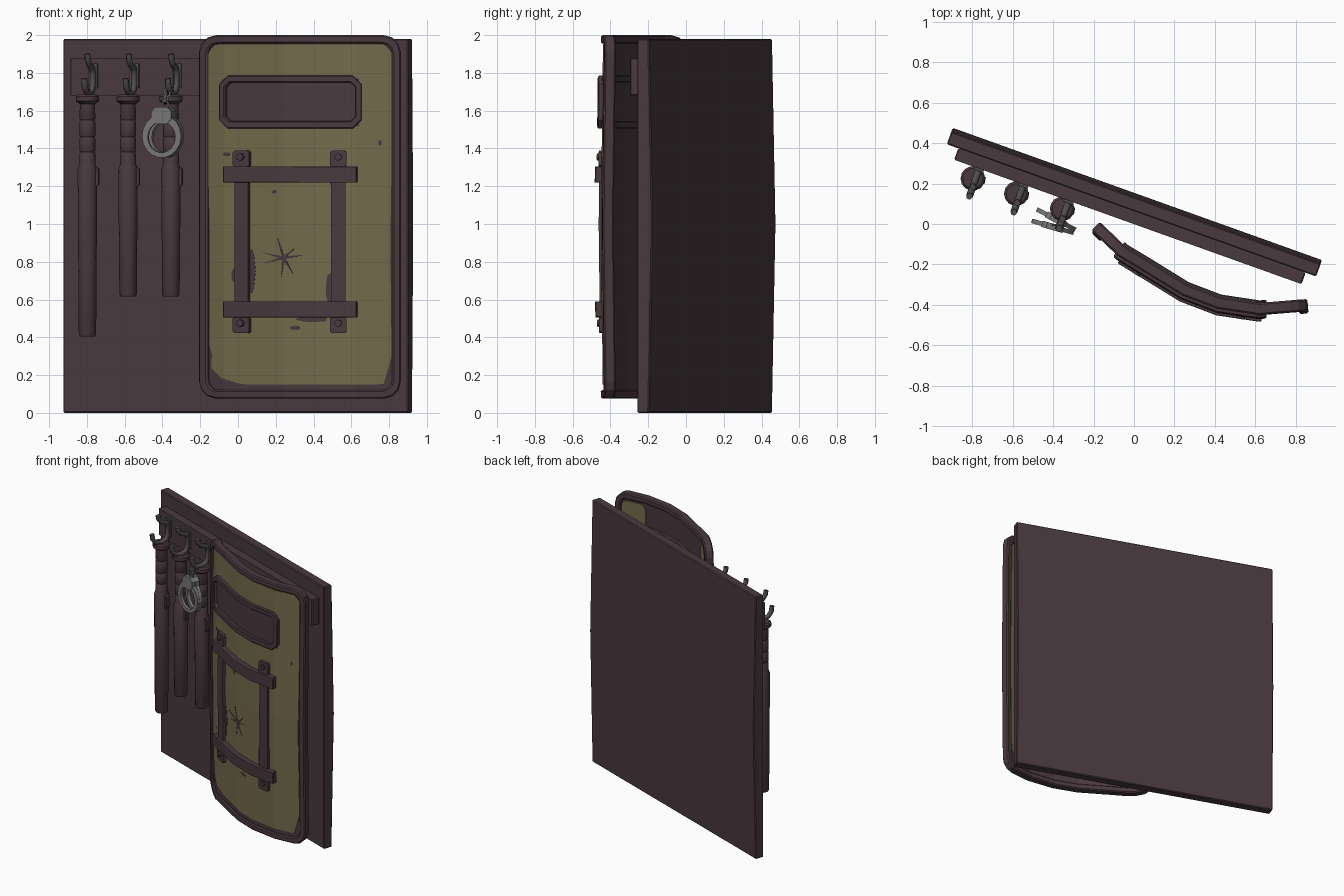
import bpy, bmesh, math, random
from mathutils import Vector

if "Cube" in bpy.data.objects:
    bpy.data.objects.remove(bpy.data.objects["Cube"])

random.seed(4)


def material(name, rgb):
    m = bpy.data.materials.new(name)
    m.diffuse_color = (*rgb, 1)
    m.use_nodes = True
    m.node_tree.nodes["Principled BSDF"].inputs["Base Color"].default_value = m.diffuse_color
    return m


PLUM = material("dark plum", (0.068, 0.042, 0.051))
OLIVE = material("olive paint", (0.175, 0.148, 0.072))
IRON = material("dark iron", (0.085, 0.075, 0.078))
STEEL = material("worn steel", (0.19, 0.18, 0.175))

# Board frame: u along the board, d towards the viewer
A = math.radians(-19.7)
U = Vector((math.cos(A), math.sin(A), 0))
FRONT = Vector((math.sin(A), -math.cos(A), 0))
ORIGIN = Vector((-0.0125, 0.0675, 0))


def on_board(u, d, z):
    bow = 0.02 * max(0, 1 - abs(z - 1)) if d < -0.03 else 0
    return ORIGIN + U * u + FRONT * (d - bow) + Vector((0, 0, z))


# Curved cross-section of the shield, seen from above
ARC = [(-0.19, -0.01), (-0.06, -0.135), (0.08, -0.22), (0.25, -0.325),
       (0.42, -0.39), (0.62, -0.42), (0.86, -0.40)]
ARC_N = []
for i in range(len(ARC)):
    a, b = Vector(ARC[max(i - 1, 0)]), Vector(ARC[min(i + 1, len(ARC) - 1)])
    t = (b - a).normalized()
    ARC_N.append(Vector((t.y, -t.x)))


def on_shield(x, d, z):
    i = 0
    while i < len(ARC) - 2 and x > ARC[i + 1][0]:
        i += 1
    f = (x - ARC[i][0]) / (ARC[i + 1][0] - ARC[i][0])
    p = Vector(ARC[i]).lerp(Vector(ARC[i + 1]), f) + ARC_N[i].lerp(ARC_N[i + 1], f) * d
    return Vector((p.x, p.y - 0.012 * (1 - abs(z - 1)), z))


def at(x0, y0, angle):
    c, s = math.cos(math.radians(angle)), math.sin(math.radians(angle))
    return lambda x, d, z: Vector((x0 + x * c + d * s, y0 + x * s - d * c, z))


def finish(name, bm, mat, smooth=None, bevel=0):
    bmesh.ops.recalc_face_normals(bm, faces=bm.faces[:])
    me = bpy.data.meshes.new(name)
    bm.to_mesh(me)
    bm.free()
    me.materials.append(mat)
    if smooth:
        me.polygons.foreach_set("use_smooth", [True] * len(me.polygons))
        me.set_sharp_from_angle(angle=math.radians(smooth))
    ob = bpy.data.objects.new(name, me)
    bpy.context.collection.objects.link(ob)
    if bevel:
        mod = ob.modifiers.new("soft edge", 'BEVEL')
        mod.width, mod.segments, mod.angle_limit = bevel, 1, math.radians(50)
        mod.use_clamp_overlap = False
    return ob


def plate(name, outer, d0, d1, mat, fmap, inner=None, bevel=0):
    """Flat outline (x, z) given thickness d0..d1, then bent by fmap."""
    bm = bmesh.new()
    vo = [bm.verts.new((x, d0, z)) for x, z in outer]
    if inner:
        vi = [bm.verts.new((x, d0, z)) for x, z in inner]
        n = len(vo)
        for i in range(n):
            j = (i + 1) % n
            bm.faces.new((vo[i], vo[j], vi[j], vi[i]))
    else:
        bmesh.ops.triangulate(bm, faces=[bm.faces.new(vo)])
    cuts = [((0, 0, 1), (0, 0, 1))] if fmap in (on_board, on_shield) else []
    if fmap is on_shield:
        cuts += [((x, 0, 0), (1, 0, 0)) for x, _ in ARC[1:-1]]
    for co, no in cuts:
        bmesh.ops.bisect_plane(bm, geom=bm.verts[:] + bm.edges[:] + bm.faces[:],
                               dist=1e-5, plane_co=co, plane_no=no)
    ext = bmesh.ops.extrude_face_region(bm, geom=bm.faces[:])
    for v in ext["geom"]:
        if isinstance(v, bmesh.types.BMVert):
            v.co.y = d1
    for v in bm.verts:
        v.co = fmap(*v.co)
    return finish(name, bm, mat, bevel=bevel)


def rrect(x0, x1, z0, z1, r=0, n=3):
    if not r:
        return [(x0, z0), (x1, z0), (x1, z1), (x0, z1)]
    out = []
    for k, (cx, cz) in enumerate([(x1 - r, z1 - r), (x0 + r, z1 - r), (x0 + r, z0 + r), (x1 - r, z0 + r)]):
        for i in range(n + 1):
            a = math.pi / 2 * (k + i / n)
            out.append((cx + r * math.cos(a), cz + r * math.sin(a)))
    return out


def circle(x, z, r, n=14, rz=None):
    return [(x + r * math.cos(2 * math.pi * i / n), z + (rz or r) * math.sin(2 * math.pi * i / n)) for i in range(n)]


def lathe(name, profile, x, y, mat, n=14):
    bm = bmesh.new()
    rings = [[bm.verts.new((x + px, y + py, z)) for px, py in circle(0, 0, r, n)] for r, z in profile]
    for a, b in zip(rings, rings[1:]):
        for i in range(n):
            bm.faces.new((a[i], a[(i + 1) % n], b[(i + 1) % n], b[i]))
    bm.faces.new(rings[0])
    bm.faces.new(rings[-1])
    return finish(name, bm, mat, smooth=40)


def tube(name, pts, r, mat):
    cu = bpy.data.curves.new(name, 'CURVE')
    cu.dimensions, cu.bevel_depth, cu.bevel_resolution, cu.use_fill_caps = '3D', r, 1, True
    sp = cu.splines.new('POLY')
    sp.points.add(len(pts) - 1)
    for p, q in zip(sp.points, pts):
        p.co = (*q, 1)
    cu.materials.append(mat)
    bpy.context.collection.objects.link(bpy.data.objects.new(name, cu))


# Back board and hook rail
plate("back_board", rrect(-0.97, 0.97, 0, 1.98), -0.066, 0, PLUM, on_board, bevel=0.006)
plate("hook_rail", rrect(-0.91, 0.915, 1.68, 1.88), 0, 0.06, PLUM, on_board, bevel=0.006)

# S-shaped hooks
S = [(0.155, 1.90), (0.15, 1.87), (0.125, 1.84), (0.085, 1.83), (0.07, 1.80), (0.07, 1.74),
     (0.085, 1.705), (0.125, 1.69), (0.175, 1.70), (0.2, 1.73), (0.205, 1.77)]
for i, u in enumerate((-0.778, -0.545, -0.307)):
    tube(f"hook_{i}", [on_board(u, d, z) for d, z in S], 0.017, IRON)
    plate(f"hook_base_{i}", rrect(u - 0.025, u + 0.025, 1.72, 1.85), 0.06, 0.072, IRON, on_board)

# Batons with ringed grips
for i, (x, y, zb) in enumerate([(-0.797, 0.225, 0.405), (-0.582, 0.15, 0.615), (-0.355, 0.075, 0.615)]):
    prof = [(0.04, zb), (0.046, zb + 0.012), (0.052, 1.29), (0.045, 1.31), (0.042, 1.32)]
    for z in (1.38, 1.46, 1.55):
        prof += [(0.042, z - 0.008), (0.037, z), (0.042, z + 0.008)]
    prof += [(0.040, 1.635), (0.061, 1.65), (0.061, 1.675), (0.05, 1.685)]
    lathe(f"baton_{i}", prof, x, y, PLUM)
    plate(f"baton_button_{i}", rrect(0.04, 0.062, 1.20, 1.30, 0.01, 1), -0.018, 0.018, PLUM, at(x, y, -10))

# Handcuffs: two flat loops, lock cases and chain links
for i, (x, y, ang) in enumerate([(-0.385, 0.022, -28), (-0.402, -0.014, -16)]):
    f = at(x, y, ang)
    plate(f"cuff_loop_{i}", circle(0, 1.465, 0.108, 18, 0.115), -0.011, 0.011, STEEL, f,
          inner=circle(0, 1.46, 0.076, 18, 0.082))
    plate(f"cuff_lock_{i}", rrect(-0.055, 0.055, 1.53, 1.62, 0.025, 1), -0.016, 0.016, STEEL, f)
for i in range(3):
    z = 1.635 + i * 0.03
    plate(f"chain_link_{i}", circle(0, z, 0.02, 8, 0.026), -0.006, 0.006, STEEL,
          at(-0.385 + i * 0.005, -0.005, 70 * (i % 2)), inner=circle(0, z, 0.011, 8, 0.016))

# Shield body and rim
plate("shield_body", rrect(-0.18, 0.85, 0.09, 1.99, 0.08), -0.014, 0.014, PLUM, on_shield)
plate("shield_rim", rrect(-0.19, 0.86, 0.075, 2.0, 0.09), -0.03, 0.03, PLUM, on_shield,
      inner=rrect(-0.145, 0.815, 0.12, 1.955, 0.055), bevel=0.008)

# Worn paint with a ragged lower edge, front and back
paint = [(-0.11, 1.95), (0.77, 1.95), (0.812, 1.91), (0.812, 1.3), (0.805, 0.9), (0.812, 0.3), (0.79, 0.22)]
for i in range(17):
    paint.append((0.77 - i * 0.053, 0.15 + 0.05 * random.random() ** 2))
paint += [(-0.13, 0.24), (-0.125, 0.31), (-0.14, 0.36), (-0.138, 0.9), (-0.145, 1.2), (-0.145, 1.91)]
plate("front_paint", paint, 0.014, 0.019, OLIVE, on_shield)
for side, xa, xb in (("left", -0.14, -0.04), ("right", 0.62, 0.81)):
    plate(f"back_paint_{side}", rrect(xa, xb, 0.2, 1.94, 0.045), -0.019, -0.014, OLIVE, on_shield)

# Viewing window, framed on both sides
for side, s in (("front", 1), ("back", -1)):
    plate(f"window_frame_{side}", rrect(-0.075, 0.655, 1.505, 1.785, 0.045, 1), s * 0.012, s * 0.045, PLUM,
          on_shield, inner=rrect(-0.045, 0.622, 1.545, 1.75, 0.025, 1), bevel=0.005)
    plate(f"window_pane_{side}", rrect(-0.06, 0.64, 1.52, 1.77), s * 0.013, s * 0.022, PLUM, on_shield)

# Strap frame: uprights with bolted ends and cross bars
for i, x in enumerate((0.038, 0.535)):
    plate(f"upright_{i}", rrect(x - 0.036, x + 0.036, 0.45, 1.37), 0.014, 0.038, PLUM, on_shield)
    for j, z in enumerate((1.345, 0.465)):
        plate(f"upright_end_{i}{j}", rrect(x - 0.042, x + 0.042, z - 0.043, z + 0.043, 0.01, 1),
              0.014, 0.042, PLUM, on_shield)
        plate(f"bolt_{i}{j}", circle(x, z + 0.01, 0.019, 8), 0.04, 0.056, PLUM, on_shield)
for i, z in enumerate((1.262, 0.548)):
    plate(f"cross_bar_{i}", rrect(-0.048, 0.632, z - 0.043, z + 0.043), 0.016, 0.054, PLUM, on_shield, bevel=0.004)

# Impact cracks and chipped paint
for i in range(7):
    a = i * 0.9 + random.uniform(-0.25, 0.25)
    c, s, l = math.cos(a), math.sin(a), random.uniform(0.07, 0.13)
    plate(f"crack_{i}", [(0.25 - s * 0.008, 0.82 + c * 0.008), (0.25 + s * 0.008, 0.82 - c * 0.008),
                         (0.25 + c * l, 0.82 + s * l)], 0.014, 0.021, PLUM, on_shield)
for i, (x, z, rx, rz) in enumerate([(0.40, 0.50, 0.09, 0.02), (0.0, 0.73, 0.03, 0.04), (0.08, 0.75, 0.025, 0.12),
                                    (0.49, 0.66, 0.025, 0.08), (0.52, 1.22, 0.04, 0.03), (-0.05, 1.37, 0.022, 0.01),
                                    (0.75, 1.43, 0.01, 0.015), (0.31, 0.45, 0.03, 0.012), (0.20, 1.17, 0.015, 0.01)]):
    plate(f"paint_chip_{i}", [(x + (px - x) * random.uniform(0.7, 1.1), pz) for px, pz in circle(x, z, rx, 9, rz)],
          0.014, 0.0205, PLUM, on_shield)
